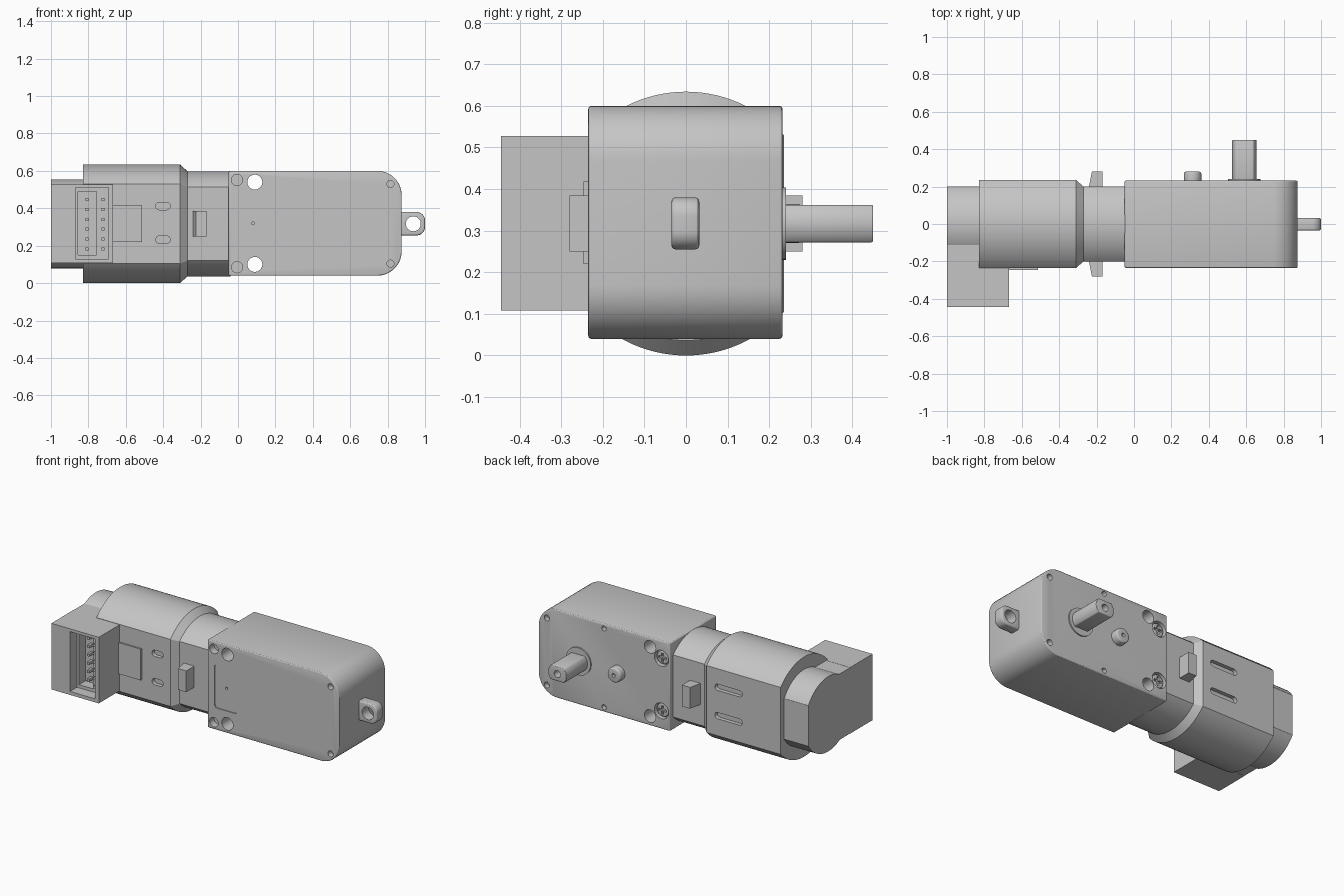
import bpy, bmesh
from math import sin, cos, asin, pi

old = bpy.data.objects.get("Cube")
if old:
    bpy.data.objects.remove(old, do_unlink=True)

GREY = (0.56, 0.56, 0.56, 1)
mat = bpy.data.materials.new("plain grey")
mat.use_nodes = True
mat.diffuse_color = GREY
mat.node_tree.nodes["Principled BSDF"].inputs["Base Color"].default_value = GREY

ZC = 0.317     # height of the main axis
FACE = 0.235   # half depth of the gearbox and sleeve


# ---- helpers ----
def loft(name, rings):
    """Closed solid through rings of equal point count."""
    bm = bmesh.new()
    loops = [[bm.verts.new(p) for p in ring] for ring in rings]
    n = len(loops[0])
    for a, b in zip(loops, loops[1:]):
        for i in range(n):
            j = (i + 1) % n
            bm.faces.new((a[i], a[j], b[j], b[i]))
    bm.faces.new(loops[0])
    bm.faces.new(loops[-1])
    bmesh.ops.recalc_face_normals(bm, faces=bm.faces)
    me = bpy.data.meshes.new(name)
    bm.to_mesh(me)
    bm.free()
    me.materials.append(mat)
    ob = bpy.data.objects.new(name, me)
    bpy.context.collection.objects.link(ob)
    return ob


def prism_y(name, pts, y0, y1):
    return loft(name, [[(x, y, z) for x, z in pts] for y in (y0, y1)])


def disc(x, z, r, n=32):
    return [(x + r * cos(2 * pi * i / n), z + r * sin(2 * pi * i / n)) for i in range(n)]


def rod(name, x, z, r, y0, y1, n=32):
    return prism_y(name, disc(x, z, r, n), y0, y1)


def rounded(x0, x1, z0, z1, left=0, right=0, n=10):
    """Rectangle with separate corner radii at its left and right ends."""
    pts = []
    corners = ((x1, z1, -1, -1, right), (x0, z1, 1, -1, left),
               (x0, z0, 1, 1, left), (x1, z0, -1, 1, right))
    for k, (x, z, sx, sz, r) in enumerate(corners):
        if r == 0:
            pts.append((x, z))
            continue
        for i in range(n + 1):
            a = pi / 2 * (k + i / n)
            pts.append((x + sx * r + r * cos(a), z + sz * r + r * sin(a)))
    return pts


def box(name, x0, x1, y0, y1, z0, z1):
    return prism_y(name, rounded(x0, x1, z0, z1), y0, y1)


def clipped(r, half, n=28):
    """Circle cut by two parallel flats, as (across, up) pairs."""
    a = asin(half / r)
    arc = [-a + 2 * a * i / n for i in range(n + 1)]
    return [(r * sin(t), r * cos(t)) for t in arc] + [(-r * sin(t), -r * cos(t)) for t in arc]


def barrel(name, sections):
    return loft(name, [[(x, u, ZC + v) for u, v in clipped(r, h)] for x, r, h in sections])


def apply(ob, kind, **settings):
    mod = ob.modifiers.new(kind.lower(), kind)
    for key, value in settings.items():
        setattr(mod, key, value)
    bpy.context.view_layer.objects.active = ob
    bpy.ops.object.modifier_apply(modifier=mod.name)


def soften(ob, width):
    apply(ob, 'BEVEL', width=width, segments=3, limit_method='ANGLE', angle_limit=0.8)


def cut(ob, *cutters):
    for c in cutters:
        apply(ob, 'BOOLEAN', operation='DIFFERENCE', solver='EXACT', object=c)
        bpy.data.objects.remove(c, do_unlink=True)


# ---- gearbox housing ----
gearbox = prism_y("gearbox", rounded(-0.05, 0.875, 0.04, 0.60, right=0.13), -FACE, 0.232)
soften(gearbox, 0.008)
cut(gearbox, prism_y("cutter", rounded(0.0, 0.16, 0.18, 0.46, 0.02, 0.02), -0.3, -FACE + 0.006),
    rod("cutter", 0.08, 0.32, 0.008, -0.3, -0.21, 12))
for s in (-1, 1):
    cut(gearbox,
        rod("cutter", 0.09, 0.32 + s * 0.22, 0.04, -0.5, 0.5),
        rod("cutter", -0.005, 0.318 + s * 0.233, 0.03, -0.3, -0.19),
        rod("cutter", 0.815, ZC + s * 0.213, 0.019, -0.3, -0.2, 20),
        rod("cutter", 0.815, ZC + s * 0.213, 0.019, 0.2, 0.3, 20),
        rod("cutter", 0.414, 0.32 + s * 0.25, 0.016, 0.2, 0.3, 20),
        rod("cutter", 0.01, 0.322 + s * 0.167, 0.05, 0.2, 0.3))

# ---- cross-head screws in the back recesses ----
for s, side in ((-1, "lower"), (1, "upper")):
    z = 0.322 + s * 0.167
    screw = rod(side + "_screw", 0.01, z, 0.042, 0.195, 0.222)
    soften(screw, 0.008)
    cut(screw, box("cutter", -0.018, 0.038, 0.208, 0.3, z - 0.007, z + 0.007),
        box("cutter", 0.003, 0.017, 0.208, 0.3, z - 0.028, z + 0.028))

# ---- output shaft, its collar, and the locating pin ----
collar = rod("shaft_collar", 0.59, ZC, 0.087, 0.22, 0.24, 48)
shaft = prism_y("output_shaft", [(0.59 + v, ZC + u) for u, v in clipped(0.065, 0.045, 16)], 0.2, 0.45)
soften(shaft, 0.004)
cut(shaft, rod("cutter", 0.59, ZC, 0.022, 0.37, 0.5, 24))
pin = rod("locating_pin", 0.313, ZC, 0.047, 0.2, 0.28)
soften(pin, 0.012)
cut(pin, rod("cutter", 0.313, ZC, 0.012, 0.26, 0.3, 16))

# ---- mounting tab ----
tab = prism_y("mounting_tab", rounded(0.86, 1.0, 0.255, 0.38, right=0.045), -0.035, 0.032)
soften(tab, 0.01)
cut(tab, rod("cutter", 0.937, ZC, 0.04, -0.1, 0.1))

# ---- motor neck, sleeve and end cap ----
neck = barrel("motor_neck", [(-0.29, 0.281, 0.2), (-0.04, 0.281, 0.2)])
sleeve = barrel("motor_sleeve", [(-0.83, ZC, FACE), (-0.31, ZC, FACE), (-0.27, 0.281, 0.2)])
for s in (-1, 1):
    z = 0.322 + s * 0.09
    cut(sleeve,
        prism_y("cutter", rounded(-0.44, -0.362, z - 0.02, z + 0.02, 0.0199, 0.0199), -0.3, -0.21),
        prism_y("cutter", rounded(-0.56, -0.367, z - 0.02, z + 0.02, 0.0199, 0.0199), 0.21, 0.3))
end_cap = barrel("motor_end_cap", [(-1.0, 0.238, 0.2), (-0.8, 0.238, 0.2)])

# ---- snap clips on both sides of the neck ----
for s, side in ((-1, "front"), (1, "back")):
    outline = [(-0.243, 0.19), (-0.225, 0.28), (-0.168, 0.28), (-0.168, 0.19)]
    loft(side + "_snap_clip", [[(x, s * y, z) for x, y in outline] for z in (0.25, 0.385)])

# ---- encoder block with its socket ----
block = box("encoder_block", -1.0, -0.667, -0.445, -0.22, 0.108, 0.528)
cut(block, box("cutter", -0.87, -0.692, -0.5, -0.375, 0.13, 0.51),
    box("cutter", -0.855, -0.757, -0.5, -0.31, 0.15, 0.49))
box("encoder_bridge", -0.9995, -0.8, -0.23, -0.09, 0.109, 0.527)
box("encoder_plate", -0.67, -0.512, -0.246, -0.22, 0.22, 0.418)
for x, y in ((-0.808, -0.30), (-0.723, -0.36)):
    for i in range(6):
        z = 0.182 + i * 0.053
        box("socket_pin", x - 0.008, x + 0.008, y - 0.05, y, z - 0.008, z + 0.008)

# ---- shading: smooth curves, sharp edges ----
for ob in bpy.context.scene.objects:
    ob.select_set(ob.type == 'MESH' and mat.name in ob.data.materials)
bpy.ops.object.shade_smooth_by_angle(angle=0.5)
